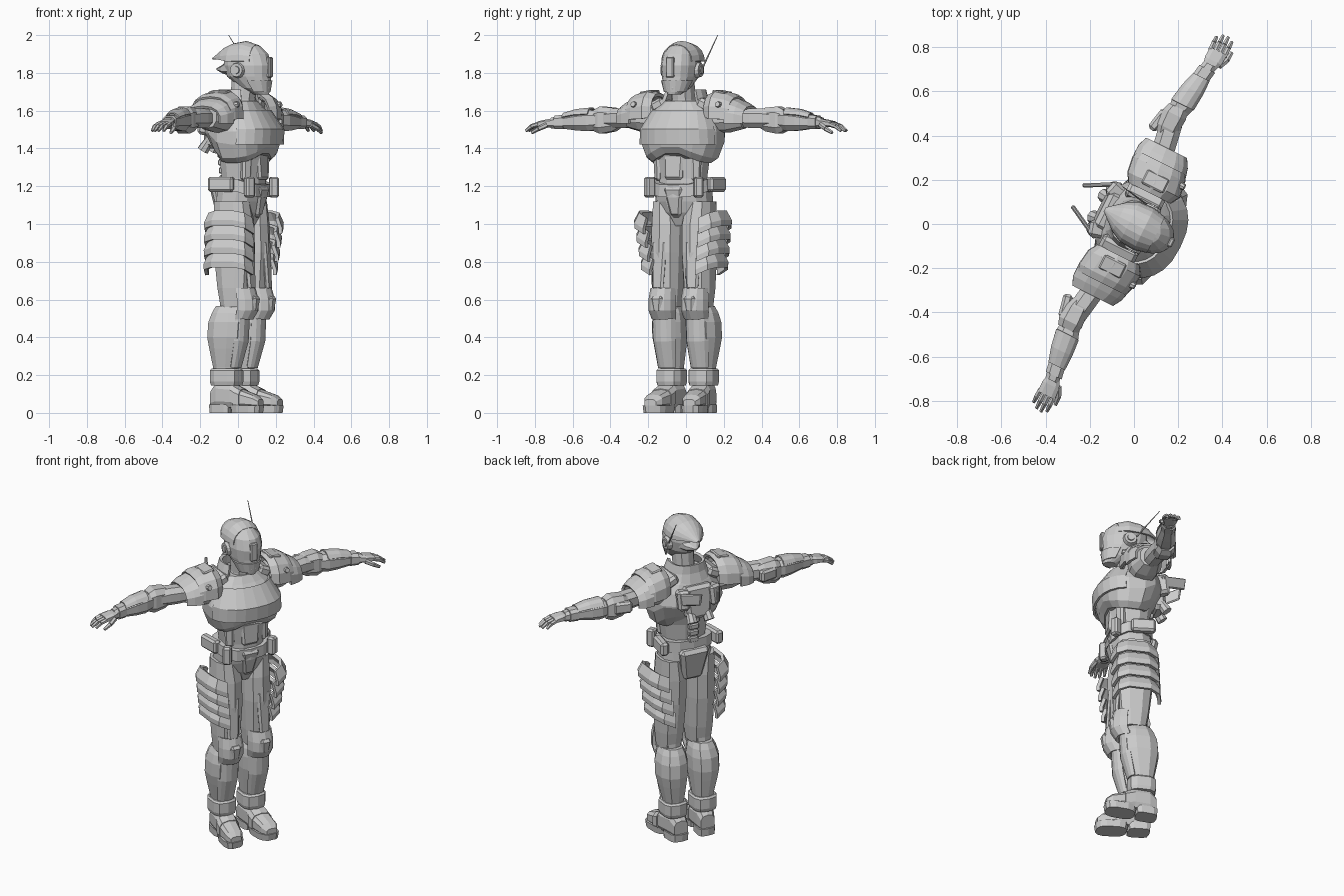
import bpy, bmesh, math
from mathutils import Matrix, Vector, Euler

grey = bpy.data.materials.new("light_grey")
grey.diffuse_color = (0.6, 0.6, 0.6, 1)

# The figure is built facing -y, then turned about z
TURN = Matrix.Rotation(math.radians(63.4), 4, 'Z') @ Matrix.Translation((0.0, 0, 0))


def finish(name, bm, s=1, thick=0):
    for v in bm.verts:
        v.co.x *= s
    bmesh.ops.transform(bm, matrix=TURN, verts=bm.verts)
    bmesh.ops.recalc_face_normals(bm, faces=bm.faces)
    me = bpy.data.meshes.new(name)
    bm.to_mesh(me)
    bm.free()
    me.materials.append(grey)
    ob = bpy.data.objects.new(name, me)
    bpy.context.collection.objects.link(ob)
    if thick:
        m = ob.modifiers.new("thickness", 'SOLIDIFY')
        m.thickness, m.offset = thick, 0


def sides(name, pair):
    return [(name + "_left", 1), (name + "_right", -1)] if pair else [(name, 1)]


def loft(name, axis, rings, n=10, p=2.4, arc=None, thick=0.014, pair=False, warp=None):
    """rings: (position on axis, centre u, centre v, radius u, radius v); arc in degrees makes an open shell"""
    for nm, s in sides(name, pair):
        bm = bmesh.new()
        rows = []
        for t, u, v, ru, rv in rings:
            row = []
            for i in range(n):
                a = math.radians(arc[0] + (arc[1] - arc[0]) * i / (n - 1)) if arc else math.tau * (i + .5) / n
                c, d = math.cos(a), math.sin(a)
                U = u + ru * math.copysign(abs(c) ** (2 / p), c)
                V = v + rv * math.copysign(abs(d) ** (2 / p), d)
                co = Vector({'x': (t, U, V), 'y': (U, t, V), 'z': (U, V, t)}[axis])
                row.append(bm.verts.new(warp(co) if warp else co))
            rows.append(row)
        for a, b in zip(rows, rows[1:]):
            for i in range(n - 1 if arc else n):
                j = (i + 1) % n
                bm.faces.new((a[i], a[j], b[j], b[i]))
        if not arc:
            bm.faces.new(rows[0])
            bm.faces.new(rows[-1])
        finish(nm, bm, s, thick if arc else 0)


def box(name, loc, size, rot=(0, 0, 0), bevel=0.008, taper=1, pair=False):
    for nm, s in sides(name, pair):
        bm = bmesh.new()
        bmesh.ops.create_cube(bm, size=1)
        for v in bm.verts:
            if v.co.z < 0:
                v.co.x *= taper
                v.co.y *= taper
            v.co = Vector(a * b for a, b in zip(v.co, size))
        if bevel:
            bmesh.ops.bevel(bm, geom=bm.edges[:], offset=bevel, segments=1, affect='EDGES')
        m = Matrix.Translation(loc) @ Euler([math.radians(r) for r in rot]).to_matrix().to_4x4()
        bmesh.ops.transform(bm, matrix=m, verts=bm.verts)
        finish(nm, bm, s)


def rod(name, a, b, r1, r2, n=8, pair=False):
    a, b = Vector(a), Vector(b)
    for nm, s in sides(name, pair):
        bm = bmesh.new()
        bmesh.ops.create_cone(bm, cap_ends=True, segments=n, radius1=r1, radius2=r2, depth=(b - a).length)
        q = (b - a).to_track_quat('Z', 'Y').to_matrix().to_4x4()
        bmesh.ops.transform(bm, matrix=Matrix.Translation((a + b) / 2) @ q, verts=bm.verts)
        finish(nm, bm, s)


# Head: helmet, swept cap, face, ears, antenna
loft("helmet", 'z', [(1.685, 0, -.14, .03, .04), (1.72, 0, -.105, .066, .083), (1.78, 0, -.065, .09, .122),
                     (1.84, 0, -.058, .098, .135), (1.9, 0, -.05, .09, .122), (1.94, 0, -.045, .062, .085),
                     (1.962, 0, -.04, .018, .03)], n=16, p=2.1)
loft("swept_cap", 'y', [(-.11, 0, 1.86, .086, .085), (-.05, 0, 1.862, .1, .102), (.02, 0, 1.86, .096, .092),
                        (.07, 0, 1.868, .07, .062), (.11, 0, 1.872, .036, .028), (.145, 0, 1.872, .006, .005)],
     n=11, p=2.1, arc=(0, 180), thick=.01)
loft("neck_flap", 'y', [(.03, 0, 1.83, .07, .05), (.08, 0, 1.82, .05, .025), (.125, 0, 1.82, .006, .005)], n=8)
loft("jaw_guard", 'z', [(1.70, 0, -.11, .06, .07), (1.76, 0, -.075, .086, .114)], n=9, p=2.1, arc=(190, 350), thick=.01)
box("visor", (0, -.187, 1.83), (.045, .022, .11), bevel=.006)
rod("ear_disc", (.085, -.045, 1.815), (.112, -.045, 1.815), .043, .036, 12, True)
rod("ear_hub", (.11, -.045, 1.815), (.118, -.045, 1.815), .022, .02, 8, True)
rod("antenna", (.105, -.01, 1.83), (.128, .12, 2.0), .005, .002, 6)

# Neck and collar
loft("neck", 'z', [(1.58, 0, -.01, .08, .085), (1.66, 0, -.03, .06, .065), (1.76, 0, -.04, .06, .07)])
loft("collar", 'z', [(1.6, 0, .0, .14, .115), (1.66, 0, -.005, .112, .1), (1.71, 0, .0, .095, .09)],
     n=12, arc=(-35, 215), thick=.018)
box("shoulder_strap", (.135, .01, 1.63), (.08, .18, .06), (0, 25, 0), .015, pair=True)


# Chest: lower rim arches up at the front and back centre
def arch(c):
    if c.z < 1.42:
        c.z += .08 * max(0, 1 - abs(c.x) / .19) if c.y < 0 else .06 * min(1, c.y / .08)
    return c


loft("chest", 'z', [(1.31, 0, -.045, .16, .12), (1.35, 0, -.04, .195, .155), (1.42, 0, -.03, .222, .182),
                    (1.49, 0, -.035, .225, .188), (1.56, 0, -.02, .2, .16), (1.61, 0, -.005, .16, .125),
                    (1.65, 0, 0, .11, .1)], n=16, warp=arch)
loft("breastplate", 'z', [(1.42, 0, -.033, .222, .19), (1.5, 0, -.035, .218, .193), (1.6, 0, -.015, .165, .145)],
     n=11, arc=(195, 345), thick=.014)
# Back unit with fins
box("back_unit", (0, .125, 1.5), (.19, .1, .2), (8, 0, 0), .02, .75)
box("back_pod", (.095, .14, 1.53), (.08, .09, .12), (10, 0, -15), .015, .8, True)
rod("back_thruster", (.05, .14, 1.45), (.055, .18, 1.39), .025, .032, 8, True)
box("back_fin", (.09, .215, 1.56), (.02, .19, .07), (15, 0, 28), .006, .7, True)
for i in range(5):
    box(f"spine_{i}", (0, .078 + .004 * i, 1.2 + .042 * i), (.06, .03, .034), bevel=.006)

# Abdomen, belt and pelvis
loft("abdomen", 'z', [(1.14, 0, -.035, .14, .11), (1.24, 0, -.035, .128, .11), (1.34, 0, -.035, .142, .12),
                      (1.42, 0, -.03, .16, .14)], n=12)
box("abdomen_plate", (0, -.138, 1.31), (.12, .04, .15), (-4, 0, 0), .012, .85)
box("waist_plate", (.1, -.09, 1.3), (.06, .08, .14), (0, 0, 35), .012, .85, True)


# Belt dips towards the front
def dip(c):
    return Vector((c.x, c.y, c.z + .35 * min(0, c.y + .06)))


loft("belt", 'z', [(1.175, 0, -.03, .162, .128), (1.24, 0, -.03, .16, .126)], n=14, p=2.6, warp=dip)
box("belt_pack", (.168, .015, 1.21), (.05, .14, .08), (0, 0, -8), .012, pair=True)
box("front_pouch", (.145, -.14, 1.195), (.05, .05, .11), (0, 0, 35), .01, pair=True)
loft("pelvis", 'z', [(.99, 0, -.02, .05, .07), (1.06, 0, -.015, .12, .11), (1.12, 0, -.02, .155, .12),
                     (1.19, 0, -.03, .155, .125)], n=12)
box("groin_plate", (0, -.125, 1.12), (.13, .06, .17), (8, 0, 0), .02, .55)
box("seat_plate", (0, .085, 1.09), (.19, .06, .2), (-8, 0, 0), .02, .65)

# Layered hip guards, higher on the outside
for i in range(4):
    z, x, y = 1.02 - .068 * i, .125 - .01 * i, -.035 + .006 * i
    loft(f"hip_guard_{i}", 'z', [(z - .035, x, y, .124, .135), (z - .008, x, y, .126, .136), (z + .052, x, y, .1, .118)],
         n=6, p=3.2, arc=(-82, 82), thick=.02, pair=True,
         warp=lambda c: Vector((c.x, c.y, c.z + .5 * (c.x - .235))))

# Legs
loft("thigh", 'z', [(.56, .095, -.03, .07, .075), (.66, .094, -.028, .08, .092), (.85, .092, -.025, .087, .112),
                    (1.0, .09, -.02, .086, .112), (1.12, .1, -.015, .07, .1)], pair=True)
box("thigh_plate", (.1, -.122, .78), (.09, .03, .26), (-4, 0, 6), .012, .75, True)
loft("knee_joint", 'z', [(.48, .095, -.01, .06, .065), (.6, .095, -.02, .062, .07)], pair=True)
loft("shin", 'z', [(.17, .095, .025, .055, .06), (.24, .095, .025, .06, .066), (.34, .1, .018, .078, .092),
                   (.4, .102, .014, .088, .106), (.48, .101, .008, .088, .106), (.53, .098, .003, .078, .092),
                   (.565, .097, .0, .062, .075)], pair=True)
loft("shin_plate", 'z', [(.24, .097, .005, .055, .06), (.38, .098, -.005, .07, .092), (.52, .097, -.012, .072, .092)],
     n=7, arc=(210, 330), thick=.01, pair=True)
loft("knee_pad", 'z', [(.5, .096, -.045, .06, .075), (.545, .096, -.055, .068, .095), (.6, .096, -.055, .068, .095),
                       (.66, .096, -.05, .062, .082)], n=7, arc=(190, 350), thick=.02, pair=True)
box("knee_cap", (.096, -.148, .575), (.07, .036, .09), (6, 0, 0), .014, .75, True)
loft("ankle_cuff", 'z', [(.145, .095, .02, .068, .078), (.165, .095, .02, .074, .084), (.225, .095, .02, .074, .084),
                         (.235, .095, .02, .066, .074)], p=3, pair=True)


# Boots, toes turned out slightly
def toe_out(c):
    return Vector((c.x - .1 * c.y, c.y + .012, c.z))


loft("boot", 'y', [(-.205, .095, .05, .035, .022), (-.175, .095, .06, .054, .037), (-.1, .095, .072, .06, .052),
                   (-.04, .095, .09, .06, .07), (.05, .095, .095, .056, .075), (.09, .095, .075, .045, .05)],
     p=3, pair=True, warp=toe_out)
loft("sole_front", 'z', [(0, .095, -.12, .06, .088), (.04, .095, -.12, .064, .094)], n=12, p=3, pair=True, warp=toe_out)
loft("sole_heel", 'z', [(0, .095, .035, .054, .064), (.045, .095, .035, .056, .067)], p=4, pair=True, warp=toe_out)
loft("boot_strap", 'y', [(-.1, .095, .07, .065, .058), (-.06, .095, .08, .065, .068)], p=3, pair=True, warp=toe_out)

# Shoulders: stacked curved pads over the arm
loft("shoulder_joint", 'x', [(.16, 0, 1.56, .08, .08), (.26, .01, 1.57, .09, .085), (.34, .02, 1.57, .065, .065)], pair=True)
loft("shoulder_pad", 'x', [(.16, .0, 1.585, .1, .1), (.2, .0, 1.58, .125, .12), (.27, .01, 1.575, .125, .11),
                           (.3, .012, 1.572, .115, .095)], n=9, arc=(-8, 188), thick=.018, pair=True)
loft("shoulder_rim", 'x', [(.28, .012, 1.56, .125, .105), (.33, .018, 1.555, .118, .088), (.37, .022, 1.55, .098, .068)],
     n=9, arc=(-12, 192), thick=.016, pair=True)
box("shoulder_block", (.215, .0, 1.695), (.07, .11, .02), (0, 10, 0), .006, pair=True)
rod("shoulder_stud", (.25, -.11, 1.63), (.25, -.13, 1.635), .018, .014, 8, True)

# Arms
loft("upper_arm", 'x', [(.3, .025, 1.56, .05, .05), (.38, .035, 1.56, .055, .055), (.44, .045, 1.56, .055, .056),
                        (.52, .05, 1.555, .045, .045)], n=8, pair=True)
loft("elbow_guard", 'x', [(.42, .055, 1.555, .042, .048), (.455, .058, 1.553, .055, .066), (.525, .058, 1.55, .06, .076),
                          (.56, .056, 1.548, .05, .06)], n=8, p=3, pair=True)
box("elbow_fin", (.47, .11, 1.555), (.11, .045, .07), (0, 0, -12), .012, pair=True)
loft("forearm", 'x', [(.53, .05, 1.55, .045, .05), (.59, .045, 1.548, .06, .06), (.65, .037, 1.545, .055, .054),
                      (.73, .025, 1.54, .04, .038), (.8, .015, 1.535, .034, .03)], n=8, pair=True)
loft("forearm_plate", 'x', [(.58, .045, 1.55, .058, .064), (.66, .035, 1.548, .054, .058), (.73, .025, 1.543, .042, .043)],
     n=6, arc=(25, 155), thick=.008, pair=True)
loft("wrist_cuff", 'x', [(.725, .026, 1.54, .042, .04), (.775, .018, 1.538, .042, .038)], n=8, p=3, pair=True)

# Hands
loft("palm", 'x', [(.78, .013, 1.535, .03, .024), (.82, .01, 1.533, .044, .022), (.87, .008, 1.528, .045, .016)],
     n=8, p=3, pair=True)
for i, length in enumerate((.055, .074, .078, .065)):
    y = .043 - .023 * i
    k, e = (.868 + length * .5, y * 1.03, 1.517), (.868 + length, y * 1.05, 1.493)
    rod(f"finger_{i}_base", (.86, y, 1.529), k, .013, .012, 6, True)
    rod(f"finger_{i}_tip", k, e, .012, .008, 6, True)
rod("thumb_base", (.81, -.025, 1.525), (.85, -.045, 1.505), .015, .013, 6, True)
rod("thumb_tip", (.85, -.045, 1.505), (.89, -.048, 1.483), .013, .009, 6, True)
